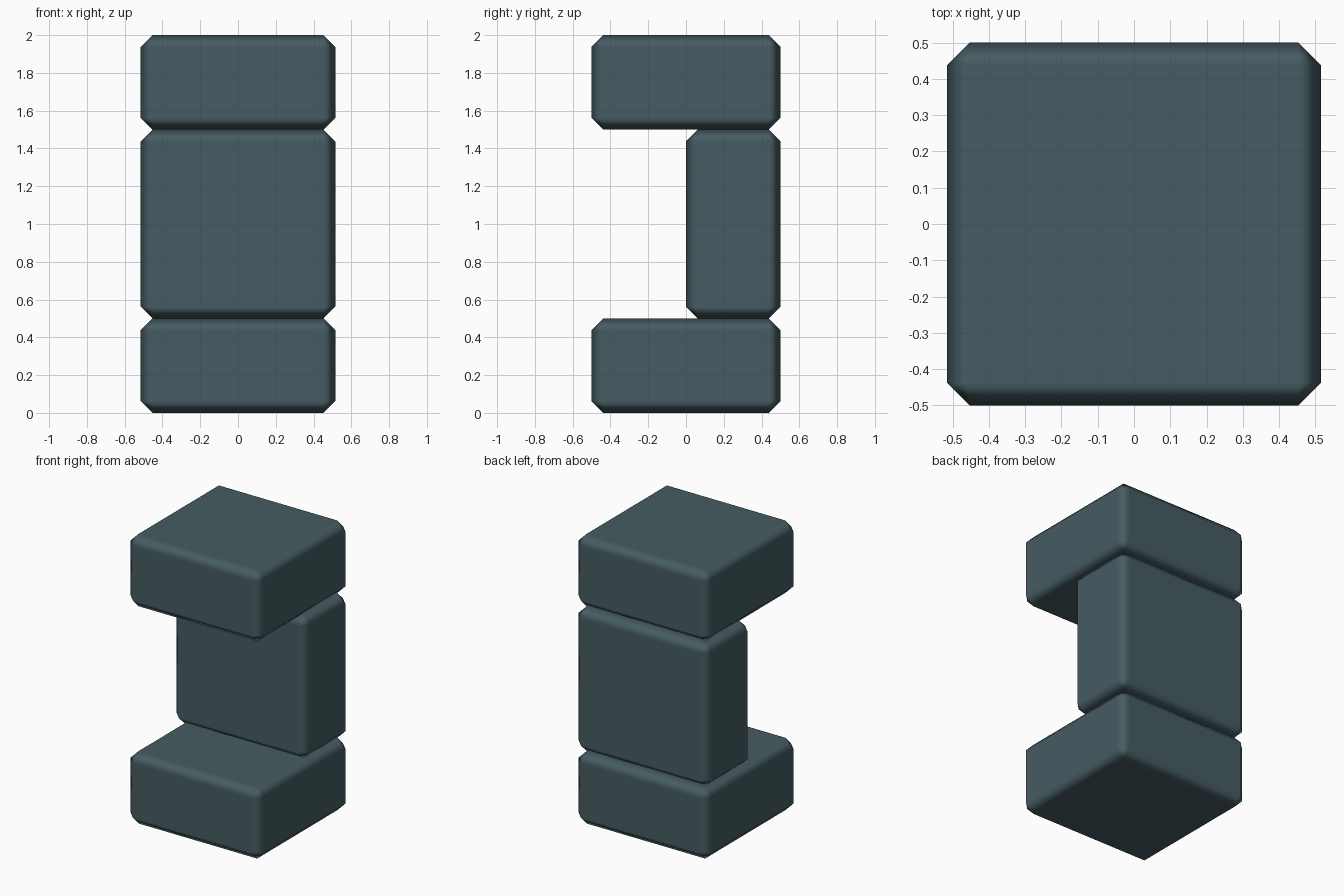
import bpy

if "Cube" in bpy.data.objects:
    bpy.data.objects.remove(bpy.data.objects["Cube"])

# One slate grey-green colour for everything
slate = bpy.data.materials.new("slate_grey")
slate.diffuse_color = (0.061, 0.107, 0.122, 1.0)
slate.use_nodes = True
slate.node_tree.nodes["Principled BSDF"].inputs["Base Color"].default_value = slate.diffuse_color

HALF_WIDTH = 0.515
CHAMFER = 0.0625


def block(name, y0, y1, z0, z1):
    """Chamfered block with softly shaded edges, full width in x."""
    bpy.ops.mesh.primitive_cube_add(size=1, location=(0, (y0 + y1) / 2, (z0 + z1) / 2))
    ob = bpy.context.object
    ob.name = name
    size = (2 * HALF_WIDTH, y1 - y0, z1 - z0)
    for v in ob.data.vertices:
        v.co = [c * s for c, s in zip(v.co, size)]
    ob.data.materials.append(slate)
    for p in ob.data.polygons:
        p.use_smooth = True
    bevel = ob.modifiers.new("chamfer", 'BEVEL')
    bevel.width = CHAMFER
    bevel.segments = 1
    bevel.limit_method = 'NONE'
    bevel.harden_normals = True
    return ob


# Base and cap slabs, joined by a half-depth block at the back
block("base_slab", -0.5, 0.5, 0.0, 0.5)
block("back_block", 0.0, 0.5, 0.5, 1.5)
block("top_slab", -0.5, 0.5, 1.5, 2.0)
